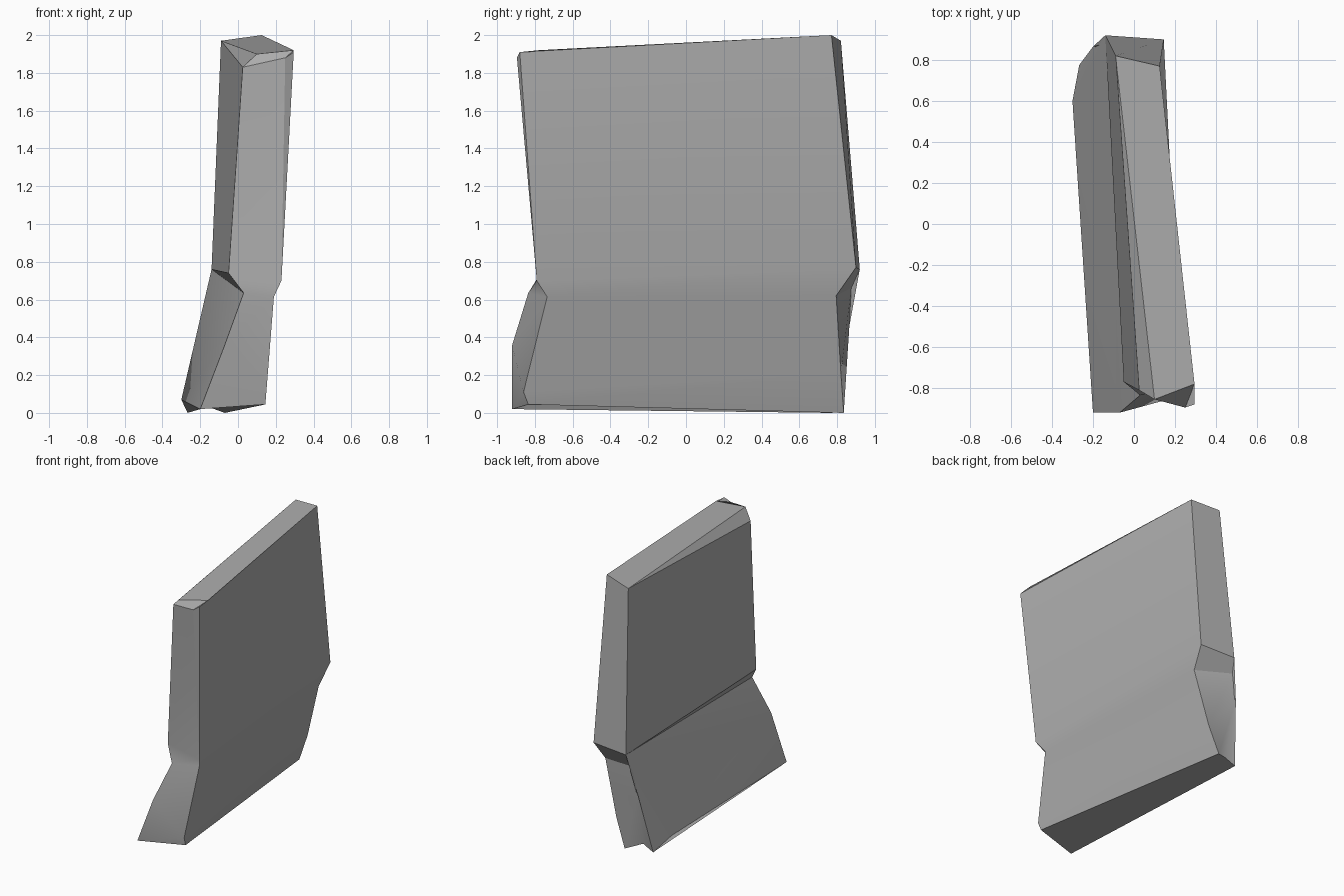
import bpy
import bmesh
import math
from mathutils import Vector

default_cube = bpy.data.objects.get("Cube")
if default_cube:
    bpy.data.objects.remove(default_cube, do_unlink=True)

# Single stone colour
stone = bpy.data.materials.new("stone_grey")
stone.use_nodes = True
grey = (0.42, 0.42, 0.42, 1.0)
stone.diffuse_color = grey
shader = next(n for n in stone.node_tree.nodes if n.type == "BSDF_PRINCIPLED")
shader.inputs["Base Color"].default_value = grey
shader.inputs["Roughness"].default_value = 0.9

bm = bmesh.new()


def corner(x, y, z):
    return bm.verts.new(Vector((x, y, z)))


# Front left edge, from the foot to the chipped top
front_left = [
    corner(-0.20, -0.92, 0.02), corner(-0.07, -0.92, 0.36),
    corner(0.03, -0.835, 0.635), corner(-0.05, -0.77, 0.74),
    corner(0.025, -0.81, 1.83), corner(0.10, -0.855, 1.90),
]

# Front right edge, splitting into a small bevel near the top
lower_front_right = [
    corner(0.145, -0.835, 0.045), corner(0.15, -0.86, 0.11),
    corner(0.19, -0.735, 0.615), corner(0.23, -0.79, 0.70),
]
top_front_right = corner(0.295, -0.78, 1.92)
front_right = lower_front_right + [corner(0.25, -0.895, 1.88), top_front_right]
front_bevel = lower_front_right + [corner(0.295, -0.88, 1.91), top_front_right]

# Back right edge with the notch under the overhang
top_back_right = corner(0.125, 0.77, 2.0)
back_right = [
    corner(-0.07, 0.835, 0.0), corner(0.01, 0.82, 0.21),
    corner(0.12, 0.795, 0.62), corner(0.145, 0.90, 0.77),
    top_back_right, top_back_right,
]

# Back left edge, sharing the overhang and top corners with its neighbours
overhang = corner(-0.14, 0.92, 0.76)
top_back_left = corner(-0.09, 0.82, 1.97)
upper_back_left = [
    corner(-0.20, 0.865, 0.46), corner(-0.16, 0.875, 0.66),
    overhang, top_back_left, top_back_left,
]
back_left = [corner(-0.267, 0.775, 0.0)] + upper_back_left
foot_chip = [corner(-0.18, 0.77, 0.04)] + upper_back_left
left_flare = [corner(-0.30, 0.60, 0.07)] + [overhang] * 3 + [top_back_left] * 2

edges = [front_left, front_right, front_bevel, back_right,
         foot_chip, back_left, left_flare]


def add_face(corners):
    unique = list(dict.fromkeys(corners))
    if len(unique) > 2 and not bm.faces.get(unique):
        bm.faces.new(unique)


# Sides of the slab between neighbouring edges
for here, after in zip(edges, edges[1:] + edges[:1]):
    for k in range(len(here) - 1):
        add_face([here[k], after[k], after[k + 1], here[k + 1]])

# Underside and top
add_face([e[0] for e in reversed(edges)])
add_face([e[-1] for e in edges])

bmesh.ops.recalc_face_normals(bm, faces=bm.faces[:])
mesh = bpy.data.meshes.new("stone_slab")
bm.to_mesh(mesh)
bm.free()
mesh.materials.append(stone)

slab = bpy.data.objects.new("stone_slab", mesh)
bpy.context.collection.objects.link(slab)
bpy.ops.object.select_all(action="DESELECT")
slab.select_set(True)
bpy.context.view_layer.objects.active = slab
bpy.ops.object.shade_smooth_by_angle(angle=math.radians(30))
